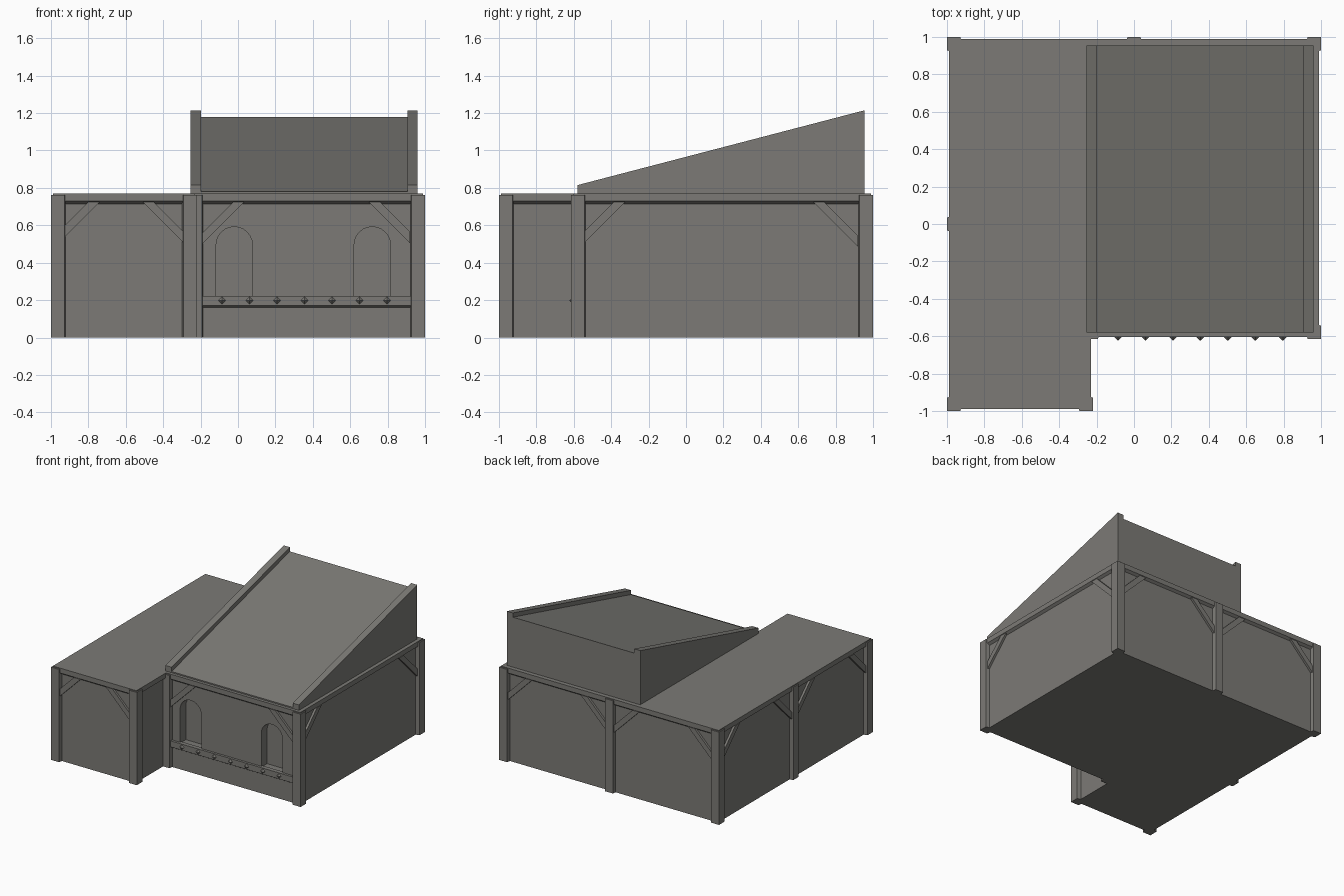
import bpy, bmesh, math

if "Cube" in bpy.data.objects:
    bpy.data.objects.remove(bpy.data.objects["Cube"])

stone = bpy.data.materials.new("warm grey")
stone.diffuse_color = (0.2, 0.195, 0.18, 1)
stone.use_nodes = True
stone.node_tree.nodes["Principled BSDF"].inputs["Base Color"].default_value = stone.diffuse_color


def loft(name, loops):
    """Closed solid through a list of equal-length point loops."""
    bm = bmesh.new()
    rings = [[bm.verts.new(p) for p in loop] for loop in loops]
    bm.faces.new(rings[0])
    bm.faces.new(rings[-1])
    n = len(rings[0])
    for a, b in zip(rings, rings[1:]):
        for i in range(n):
            j = (i + 1) % n
            bm.faces.new((a[i], a[j], b[j], b[i]))
    bmesh.ops.recalc_face_normals(bm, faces=bm.faces)
    me = bpy.data.meshes.new(name)
    bm.to_mesh(me)
    bm.free()
    me.materials.append(stone)
    ob = bpy.data.objects.new(name, me)
    bpy.context.collection.objects.link(ob)
    return ob


def prism(name, plan, z0, z1):
    return loft(name, [[(x, y, z) for x, y in plan] for z in (z0, z1)])


def ell(d, z):
    """L-shaped footprint pushed outward by d."""
    x0, x1, xi, yi = -0.97 - d, 0.97 + d, -0.25 + d, -0.585 - d
    pts = [(x0, x0), (xi, x0), (xi, yi), (x1, yi), (x1, x1), (x0, x1)]
    return [(x, y, z) for x, y in pts]


# walls and flat roof with chamfered top beam
walls = loft("walls", [ell(0, 0), ell(0, 0.75)])
loft("roof_beam", [ell(0, 0.715), ell(0.02, 0.73), ell(0.02, 0.77)])

# arched window recesses
for cx in (-0.02, 0.718):
    r = 0.097
    arch = [(cx - r, 0.215), (cx + r, 0.215)]
    arch += [(cx + r * math.cos(math.pi * i / 12), 0.495 + r * math.sin(math.pi * i / 12)) for i in range(13)]
    cutter = loft("window_cutter", [[(x, y, z) for x, z in arch] for y in (-0.7, -0.51)])
    cutter.hide_render = True
    mod = walls.modifiers.new("window", 'BOOLEAN')
    mod.operation = 'DIFFERENCE'
    mod.solver = 'EXACT'
    mod.object = cutter
    bpy.context.view_layer.objects.active = walls
    bpy.ops.object.modifier_apply(modifier=mod.name)
    bpy.data.objects.remove(cutter)

# corner posts, flared where they meet the walls
corner = [(0, 0), (0.072, 0), (0.079, 0.03), (0.03, 0.03), (0.03, 0.079), (0, 0.072)]
for x, y, sx, sy in ((-1, -1, 1, 1), (-0.22, -1, -1, 1), (1, -0.615, -1, 1),
                     (1, 1, -1, -1), (-1, 1, 1, -1)):
    prism("corner_post", [(x + sx * u, y + sy * v) for u, v in corner], 0, 0.762)

# middle posts on the back and left, inner corner post
mid = [(-0.035, 1), (0.035, 1), (0.042, 0.96), (-0.042, 0.96)]
prism("back_middle_post", mid, 0, 0.762)
prism("left_middle_post", [(-v, u) for u, v in mid], 0, 0.762)
prism("inner_corner_post", [(-0.26, -0.615), (-0.192, -0.615), (-0.186, -0.57), (-0.26, -0.57)], 0, 0.762)

# diagonal braces: wall mapping, then bays (start, end, drop at start, drop at end)
facades = [
    (lambda u, d, z: (u, -0.97 - d, z), [(-0.93, -0.29, 0.19, 0.22)]),
    (lambda u, d, z: (u, -0.585 - d, z), [(-0.19, 0.92, 0.225, 0.22)]),
    (lambda u, d, z: (0.97 + d, u, z), [(-0.54, 0.92, 0.215, 0.24)]),
    (lambda u, d, z: (u, 0.97 + d, z), [(-0.93, -0.035, 0.22, 0.23), (0.035, 0.93, 0.23, 0.22)]),
    (lambda u, d, z: (-0.97 - d, u, z), [(-0.93, -0.035, 0.22, 0.23), (0.035, 0.93, 0.23, 0.22)]),
]
for put, bays in facades:
    for a, b, da, db in bays:
        for u, s, k in ((a, 1, da), (b, -1, db)):
            top = 0.725
            quad = [(u, top - k), (u + s * k, top), (u + s * (k - 0.06), top), (u, top - k + 0.06)]
            loft("brace", [[put(p, d, z) for p, z in quad] for d in (-0.01, 0.018)])

# window ledge with chamfered underside
ledge = [(-0.57, 0.16), (-0.585, 0.16), (-0.605, 0.172), (-0.605, 0.222), (-0.585, 0.222), (-0.57, 0.2)]
ledge[4:] = [(-0.57, 0.222)]
loft("window_ledge", [[(x, y, z) for y, z in ledge] for x in (-0.2, 0.93)])

# pointed studs on the ledge
for i in range(7):
    x = -0.086 + i * 0.147
    loops = []
    for y, r in ((-0.6, 0.02), (-0.605, 0.02), (-0.624, 0.001)):
        loops.append([(x - r, y, 0.198), (x, y, 0.198 - r), (x + r, y, 0.198), (x, y, 0.198 + r)])
    loft("ledge_stud", loops)

# sloping roof between two raised side rails


def wedge(name, x0, x1, zf, zb):
    side = [(-0.58, 0.75), (0.955, 0.75), (0.955, zb), (-0.58, zf)]
    loft(name, [[(x, y, z) for y, z in side] for x in (x0, x1)])


wedge("sloped_roof", -0.197, 0.905, 0.78, 1.18)
wedge("left_rail", -0.253, -0.197, 0.815, 1.215)
wedge("right_rail", 0.905, 0.96, 0.815, 1.215)
